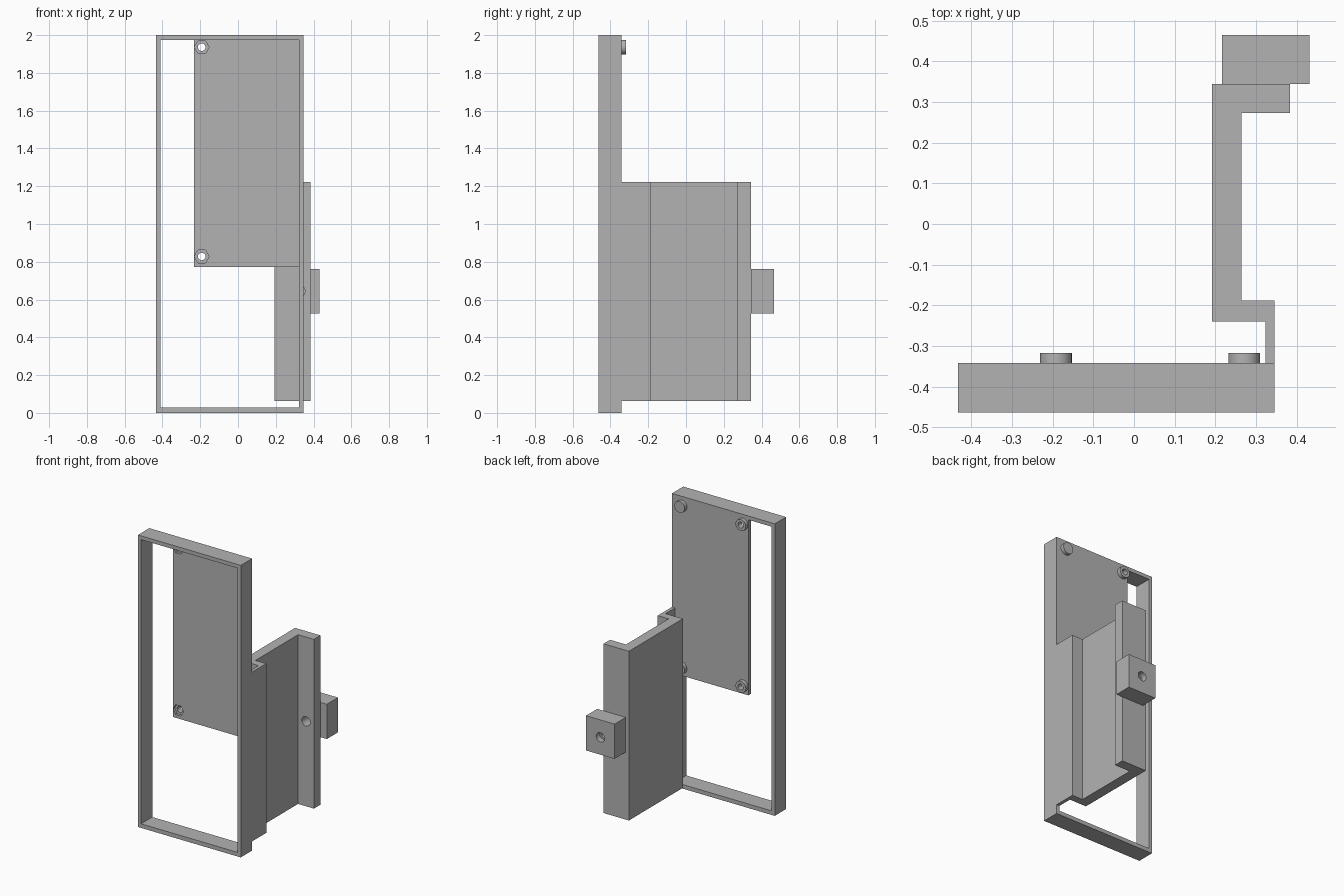
import bpy, bmesh, math
from mathutils import Matrix, Vector

if "Cube" in bpy.data.objects:
    bpy.data.objects.remove(bpy.data.objects["Cube"])

grey = bpy.data.materials.new("plain grey")
grey.diffuse_color = (0.45, 0.45, 0.45, 1)
grey.use_nodes = True
grey.node_tree.nodes["Principled BSDF"].inputs["Base Color"].default_value = grey.diffuse_color


def finish(name, bm):
    bmesh.ops.recalc_face_normals(bm, faces=bm.faces)
    me = bpy.data.meshes.new(name)
    bm.to_mesh(me)
    bm.free()
    me.materials.append(grey)
    ob = bpy.data.objects.new(name, me)
    bpy.context.collection.objects.link(ob)
    return ob


def box(name, x, y, z):
    bm = bmesh.new()
    centre = Vector([(a + b) / 2 for a, b in (x, y, z)])
    size = [b - a for a, b in (x, y, z)]
    bmesh.ops.create_cube(bm, size=1, matrix=Matrix.Translation(centre) @ Matrix.Diagonal((*size, 1)))
    return finish(name, bm)


def rod(name, x, z, y0, y1, r, sides=32):
    """Cylinder or prism running along y."""
    bm = bmesh.new()
    m = Matrix.Translation((x, (y0 + y1) / 2, z)) @ Matrix.Rotation(math.pi / 2, 4, 'X')
    # a hexagon keeps its corners pointing sideways
    bmesh.ops.create_cone(bm, cap_ends=True, segments=sides, radius1=r, radius2=r,
                          depth=y1 - y0, matrix=m @ Matrix.Rotation(math.pi / 2, 4, 'Z'))
    return finish(name, bm)


def extrude_profile(name, points, z0, z1):
    bm = bmesh.new()
    face = bm.faces.new([bm.verts.new((x, y, z0)) for x, y in points])
    geom = bmesh.ops.extrude_face_region(bm, geom=[face])["geom"]
    bmesh.ops.translate(bm, vec=(0, 0, z1 - z0),
                        verts=[v for v in geom if isinstance(v, bmesh.types.BMVert)])
    return finish(name, bm)


def cut(ob, *cutters):
    """Subtract the cutters, then remove them."""
    for c in cutters:
        mod = ob.modifiers.new("cut", 'BOOLEAN')
        mod.operation, mod.solver, mod.object = 'DIFFERENCE', 'EXACT', c
        bpy.context.view_layer.update()
        me = bpy.data.meshes.new_from_object(ob.evaluated_get(bpy.context.evaluated_depsgraph_get()))
        ob.modifiers.clear()
        ob.data = me
        bpy.data.objects.remove(c)


def smooth(ob):
    bpy.ops.object.select_all(action='DESELECT')
    ob.select_set(True)
    bpy.context.view_layer.objects.active = ob
    bpy.ops.object.shade_smooth_by_angle(angle=math.radians(30))


BACK = -0.342

# frame with its partial back plate, carved from one slab
frame = box("frame_and_back_plate", (-0.433, 0.346), (-0.464, BACK), (0, 2))
cut(frame,
    box("front_pocket", (-0.41, 0.323), (-0.6, -0.372), (0.028, 1.974)),
    box("side_opening", (-0.41, -0.233), (-0.5, -0.2), (0.028, 1.974)),
    box("lower_opening", (-0.3, 0.323), (-0.5, -0.2), (0.028, 0.772)))

# standoffs: the left pair is bored, with hexagonal nut pockets in the plate
for level, z in (("lower", 0.828), ("upper", 1.936)):
    smooth(rod(level + "_right_standoff", 0.271, z, BACK, -0.317, 0.039))
    left = rod(level + "_left_standoff", -0.192, z, BACK, -0.317, 0.039)
    cut(left, rod("bore", -0.192, z, -0.4, -0.2, 0.02))
    smooth(left)
    cut(frame, rod("nut_pocket", -0.192, z, -0.42, -0.355, 0.039, 6),
        rod("bore", -0.192, z, -0.45, -0.2, 0.02))
smooth(frame)

# stepped bracket
bracket = extrude_profile("stepped_bracket", [
    (0.323, BACK), (0.346, BACK), (0.346, -0.188), (0.264, -0.188),
    (0.264, 0.273), (0.384, 0.273), (0.384, 0.344), (0.192, 0.344),
    (0.192, -0.24), (0.323, -0.24)], 0.063, 1.222)
cut(bracket, rod("bolt_hole", 0.323, 0.644, 0.268, 0.5, 0.032))
smooth(bracket)

# bolt block on the bracket flange
block = box("bolt_block", (0.216, 0.432), (0.344, 0.465), (0.525, 0.763))
cut(block, rod("bolt_hole", 0.323, 0.644, 0.2, 0.6, 0.02),
    rod("counterbore", 0.323, 0.644, 0.425, 0.6, 0.032))
smooth(block)
